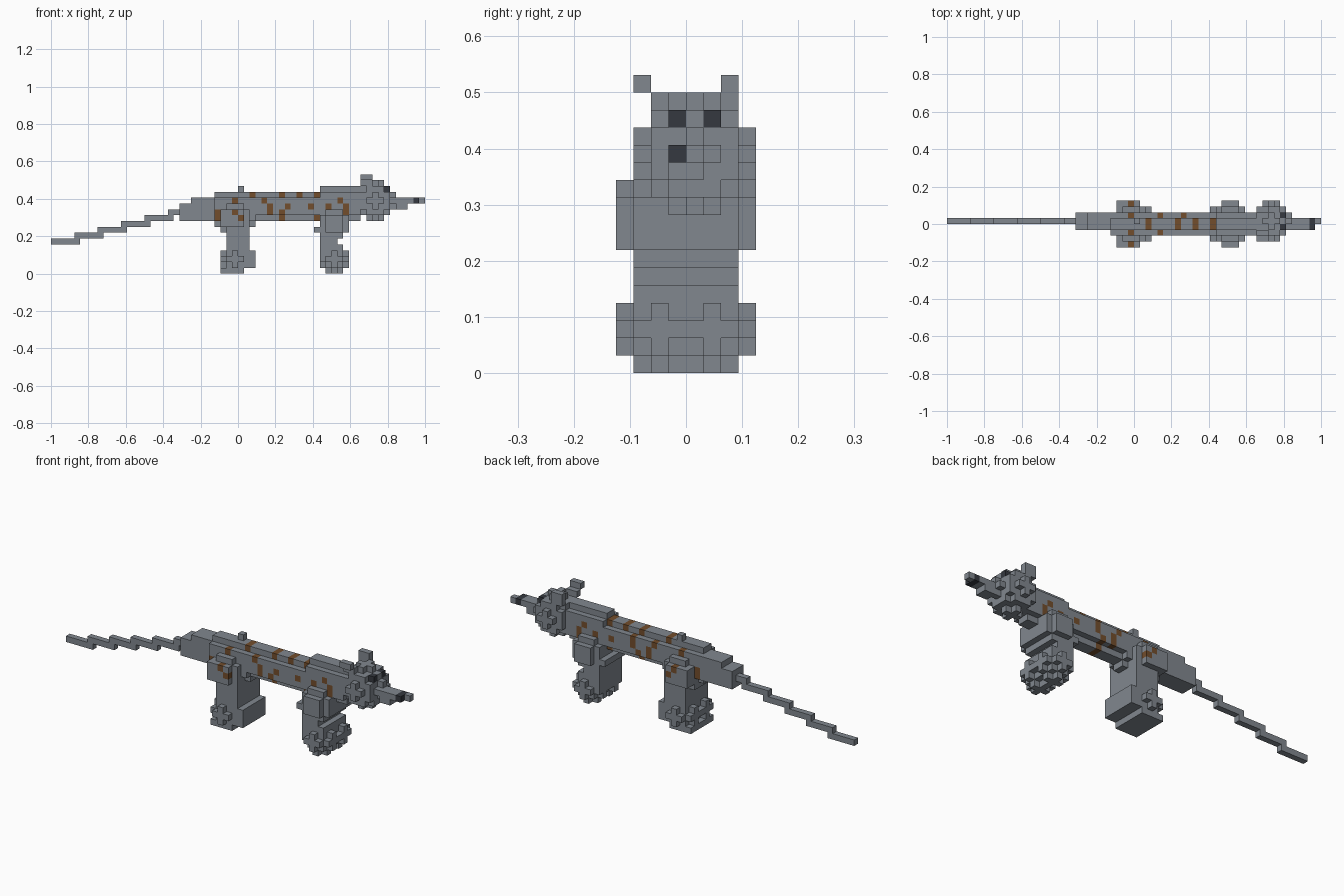
import bpy
import bmesh

cube = bpy.data.objects.get("Cube")
if cube:
    bpy.data.objects.remove(cube, do_unlink=True)

U = 1 / 32          # edge of one block
GREY, BROWN, DARK = 0, 1, 2


def material(name, rgb):
    m = bpy.data.materials.new(name)
    m.use_nodes = True
    col = (*rgb, 1)
    m.diffuse_color = col
    bsdf = m.node_tree.nodes["Principled BSDF"]
    bsdf.inputs["Base Color"].default_value = col
    bsdf.inputs["Roughness"].default_value = 0.9
    return m


MATS = [material("grey fur", (0.22, 0.245, 0.275)),
        material("brown spots", (0.17, 0.075, 0.025)),
        material("dark eyes and nose", (0.035, 0.04, 0.05))]

cells = {}          # block position -> part name
paint = {}          # block position -> colour


def box(part, x, y, z):
    """Fill blocks; each range is (start, end) with the end left out."""
    for i in range(*x):
        for j in range(*y):
            for k in range(*z):
                cells.setdefault((i, j, k), part)


def ball(part, c, r2):
    """Fill a blocky ball around a centre block."""
    for i in range(-4, 5):
        for j in range(-4, 5):
            for k in range(-4, 5):
                if i * i + j * j + k * k <= r2:
                    cells.setdefault((c[0] + i, c[1] + j, c[2] + k), part)


# Head, ears and snout
ball("head", (55, 0, 12), 10)
for base, tip in ((-2, -3), (2, 2)):
    box("ears", (53, 55), (base, base + 1), (15, 16))
    box("ears", (53, 55), (tip, tip + 1), (16, 17))
box("snout", (59, 61), (-1, 1), (11, 13))
box("snout", (61, 63), (-1, 1), (12, 13))
box("snout", (63, 64), (0, 1), (12, 13))
for j in (-1, 1):
    paint[(57, j, 14)] = DARK
for j in (-1, 0):
    paint[(62, j, 12)] = DARK

# Rounded trunk and raised neck
box("body", (28, 53), (-2, 2), (10, 13))
box("body", (28, 53), (-1, 1), (9, 14))
box("body", (32, 33), (0, 1), (14, 15))
box("neck", (46, 53), (-2, 2), (10, 14))
box("neck", (46, 53), (-1, 1), (14, 15))

# Stepped tail
for s in range(6):
    box("tail", (4 * s, 4 * s + 5), (0, 1), (5 + s, 6 + s))
box("tail_base", (22, 28), (-1, 2), (9, 12))
box("tail_base", (24, 28), (-1, 2), (12, 13))

# Hind legs: hips, shins and feet
for side, jh, jf, jo in (("right", -1, -2, -4), ("left", 0, 1, 3)):
    ball("hind_hip_" + side, (31, jh, 9), 10)
    box("hind_hip_" + side, (29, 33), (jo, jo + 1), (8, 11))
    ball("hind_foot_" + side, (31, jf, 2), 5)
box("hind_shins", (30, 34), (-3, 3), (4, 9))
box("hind_soles", (29, 33), (-3, 3), (0, 1))
box("hind_soles", (30, 35), (-3, 3), (1, 4))

# Front legs: shoulders, shins and feet
for side, jf in (("right", -2), ("left", 1)):
    ball("front_shoulder_" + side, (48, jf, 8), 6)
    ball("front_foot_" + side, (48, jf, 2), 5)
box("front_shoulders", (45, 46), (-3, 3), (7, 8))
box("front_shins", (46, 49), (-3, 3), (2, 8))
box("front_shins", (49, 50), (-3, 3), (4, 5))

# Brown spots along the back
for x in (34, 39, 42, 45):
    for j in (-1, 0):
        paint[(x, j, 13)] = BROWN

# Brown spots on both flanks, on the outermost block
FLANK = [(28, 9), (28, 10), (31, 10), (31, 12), (32, 9), (36, 12), (37, 10),
         (37, 11), (39, 9), (39, 10), (40, 11), (44, 11), (45, 9), (47, 11),
         (49, 12), (50, 10), (50, 11)]
for x, z in FLANK:
    ys = [j for (i, j, k) in cells if i == x and k == z]
    for j in (min(ys), max(ys)):
        paint[(x, j, z)] = BROWN
paint[(40, 1, 12)] = BROWN

# Turn each part's exposed block sides into a mesh
SIDES = [(a, s) for a in range(3) for s in (0, 1)]
for part in dict.fromkeys(cells.values()):
    bm = bmesh.new()
    verts = {}

    def vert(p):
        if p not in verts:
            verts[p] = bm.verts.new((p[0] * U - 1, p[1] * U, p[2] * U))
        return verts[p]

    for pos, owner in cells.items():
        if owner != part:
            continue
        for axis, s in SIDES:
            near = list(pos)
            near[axis] += 2 * s - 1
            if tuple(near) in cells:
                continue
            ring = []
            for du, dv in ((0, 0), (1, 0), (1, 1), (0, 1)):
                p = list(pos)
                p[axis] += s
                p[(axis + 1) % 3] += du
                p[(axis + 2) % 3] += dv
                ring.append(vert(tuple(p)))
            face = bm.faces.new(ring if s else ring[::-1])
            face.material_index = paint.get(pos, GREY)
    if bm.faces:
        mesh = bpy.data.meshes.new(part)
        bm.to_mesh(mesh)
        for m in MATS:
            mesh.materials.append(m)
        bpy.context.collection.objects.link(bpy.data.objects.new(part, mesh))
    bm.free()
